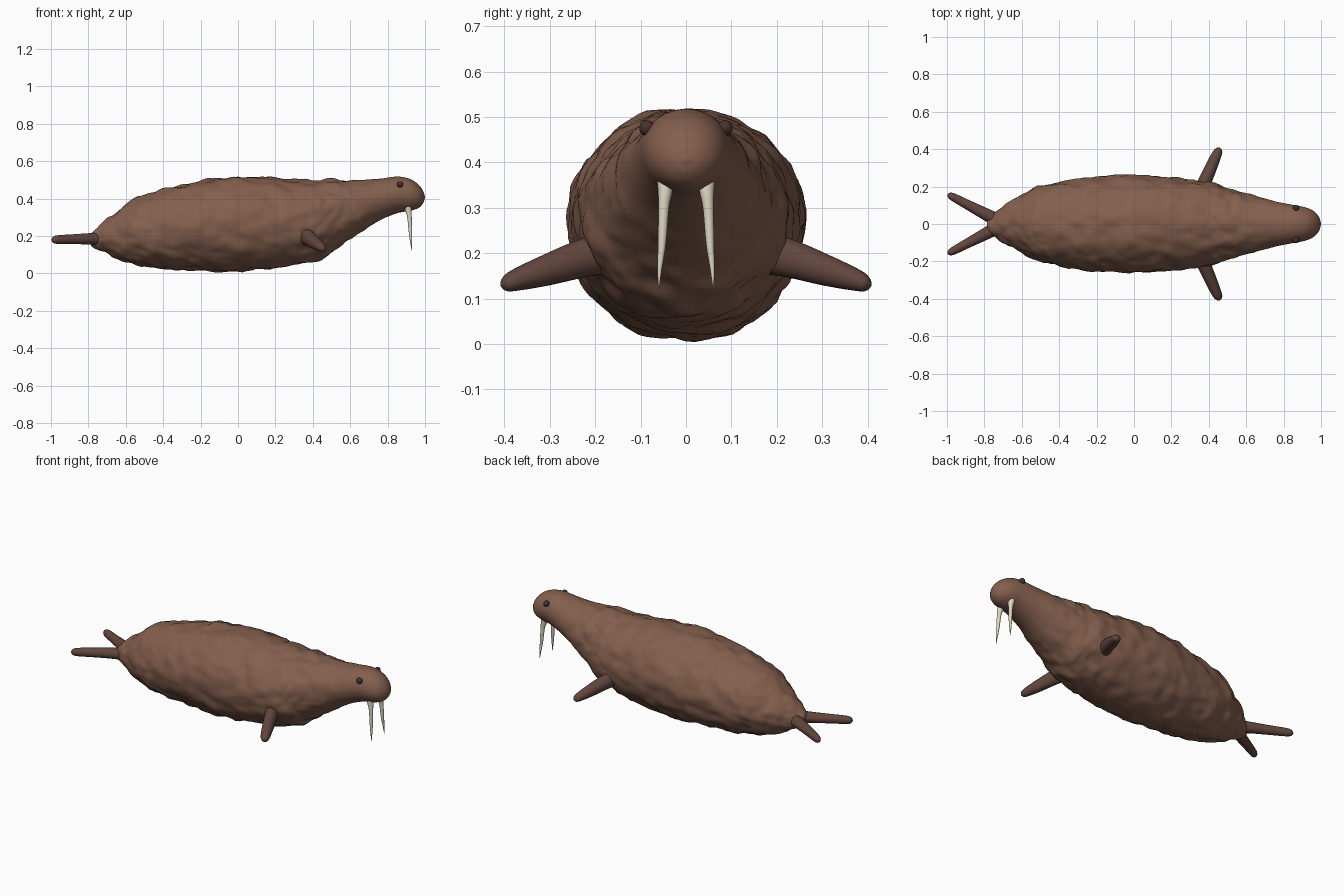
import bpy, bmesh, math
from mathutils import Vector, noise

if "Cube" in bpy.data.objects:
    bpy.data.objects.remove(bpy.data.objects["Cube"])


def material(name, rgb):
    m = bpy.data.materials.new(name)
    m.use_nodes = True
    m.diffuse_color = (*rgb, 1)
    m.node_tree.nodes["Principled BSDF"].inputs["Base Color"].default_value = (*rgb, 1)
    return m


BROWN = material("brown hide", (0.23, 0.115, 0.075))
DARK = material("dark flipper", (0.12, 0.06, 0.047))
EYE = material("eye brown", (0.06, 0.032, 0.026))
IVORY = material("ivory", (0.72, 0.68, 0.54))


def finish(name, bm, mat):
    bmesh.ops.recalc_face_normals(bm, faces=bm.faces)
    mesh = bpy.data.meshes.new(name)
    bm.to_mesh(mesh)
    bm.free()
    mesh.materials.append(mat)
    mesh.polygons.foreach_set("use_smooth", [True] * len(mesh.polygons))
    obj = bpy.data.objects.new(name, mesh)
    bpy.context.collection.objects.link(obj)
    return obj


def skin(bm, rings):
    """Bridge equal rings of points and close both ends with a fan."""
    loops = [[bm.verts.new(p) for p in ring] for ring in rings]
    n = len(loops[0])
    for a, b in zip(loops, loops[1:]):
        for i in range(n):
            j = (i + 1) % n
            bm.faces.new((a[i], a[j], b[j], b[i]))
    for loop, ring in ((loops[0], rings[0]), (loops[-1], rings[-1])):
        tip = bm.verts.new(sum((Vector(p) for p in ring), Vector()) / n)
        for i in range(n):
            bm.faces.new((loop[i], loop[(i + 1) % n], tip))


def spline(points, per):
    """Catmull-Rom samples through tuples of any length."""
    pts = [Vector(p) for p in points]
    pts = [pts[0] * 2 - pts[1]] + pts + [pts[-1] * 2 - pts[-2]]
    out = []
    for a, b, c, d in zip(pts, pts[1:], pts[2:], pts[3:]):
        for k in range(per):
            t = k / per
            out.append((b * 2 + (c - a) * t + (a * 2 - b * 5 + c * 4 - d) * t * t
                        + (b * 3 - a - c * 3 + d) * t ** 3) / 2)
    return out + [pts[-2]]


# Body and head: x, underside, back, half width
STATIONS = [
    (-0.785, 0.15, 0.21, 0.03), (-0.76, 0.13, 0.235, 0.055), (-0.69, 0.10, 0.30, 0.105),
    (-0.60, 0.06, 0.365, 0.155), (-0.50, 0.038, 0.425, 0.20), (-0.35, 0.022, 0.46, 0.232),
    (-0.18, 0.016, 0.498, 0.253), (0, 0.01, 0.518, 0.262), (0.2, 0.03, 0.51, 0.25),
    (0.38, 0.06, 0.50, 0.227), (0.47, 0.09, 0.50, 0.205), (0.55, 0.15, 0.50, 0.18),
    (0.65, 0.215, 0.498, 0.15), (0.75, 0.28, 0.505, 0.122), (0.85, 0.322, 0.518, 0.102),
    (0.92, 0.335, 0.505, 0.088), (0.965, 0.35, 0.475, 0.066), (0.99, 0.375, 0.44, 0.035),
    (0.999, 0.402, 0.412, 0.006),
]
rings = []
SIDES = 96
for x, low, high, half in spline(STATIONS, 8):
    mid, tall = (low + high) / 2, (high - low) / 2
    rough = 0.013 * min(1, max(0, (0.78 - x) / 0.25))
    ring = []
    for i in range(SIDES):
        a = math.tau * i / SIDES
        out = Vector((0, math.cos(a), math.sin(a)))
        p = Vector((x, half * out.y, mid + tall * out.z))
        bump = noise.noise(p * 13) + 0.5 * noise.noise(p * 26)
        p += out * bump * rough
        p.z = max(p.z, 0)
        ring.append(p)
    rings.append(ring)
bm = bmesh.new()
skin(bm, rings)
finish("body", bm, BROWN)


def limb(name, path, mat, sides=20, per=6):
    """Tapered limb; path entries are x, y, z, width, height."""
    samples = spline(path, per)
    start, end = Vector(path[0][:3]), Vector(path[-1][:3])
    axis = (end - start).normalized()
    if abs(axis.z) > 0.8:
        side = Vector((1, 0, 0))
    else:
        side = axis.cross(Vector((0, 0, 1))).normalized()
    up = side.cross(axis).normalized()
    rings = []
    for s in samples:
        c = Vector(s[:3])
        rings.append([c + side * s[3] * math.cos(math.tau * i / sides)
                      + up * s[4] * math.sin(math.tau * i / sides) for i in range(sides)])
    bm = bmesh.new()
    skin(bm, rings)
    return finish(name, bm, mat)


for label, s in (("left", 1), ("right", -1)):
    # Front flippers
    limb(label + "_front_flipper", [
        (0.355, s * 0.17, 0.20, 0.042, 0.046), (0.38, s * 0.23, 0.188, 0.036, 0.042),
        (0.415, s * 0.31, 0.162, 0.032, 0.034), (0.444, s * 0.375, 0.141, 0.026, 0.024),
        (0.455, s * 0.398, 0.132, 0.018, 0.016), (0.458, s * 0.407, 0.129, 0.004, 0.004),
    ], DARK)
    # Hind flippers
    limb(label + "_hind_flipper", [
        (-0.73, s * 0.02, 0.185, 0.036, 0.036), (-0.80, s * 0.056, 0.185, 0.032, 0.03),
        (-0.89, s * 0.103, 0.183, 0.026, 0.026), (-0.965, s * 0.143, 0.181, 0.021, 0.023),
        (-0.988, s * 0.155, 0.18, 0.014, 0.016), (-0.997, s * 0.159, 0.18, 0.003, 0.003),
    ], DARK)
    # Tusks
    limb(label + "_tusk", [
        (0.905, s * 0.046, 0.365, 0.019, 0.019), (0.911, s * 0.046, 0.335, 0.017, 0.016),
        (0.917, s * 0.049, 0.30, 0.012, 0.012), (0.922, s * 0.053, 0.22, 0.009, 0.009),
        (0.926, s * 0.058, 0.165, 0.005, 0.005), (0.929, s * 0.060, 0.122, 0.001, 0.001),
    ], IVORY, sides=14)
    # Eyes
    bm = bmesh.new()
    bmesh.ops.create_uvsphere(bm, u_segments=20, v_segments=12, radius=0.017)
    bmesh.ops.translate(bm, verts=bm.verts, vec=(0.866, s * 0.086, 0.476))
    finish(label + "_eye", bm, EYE)
